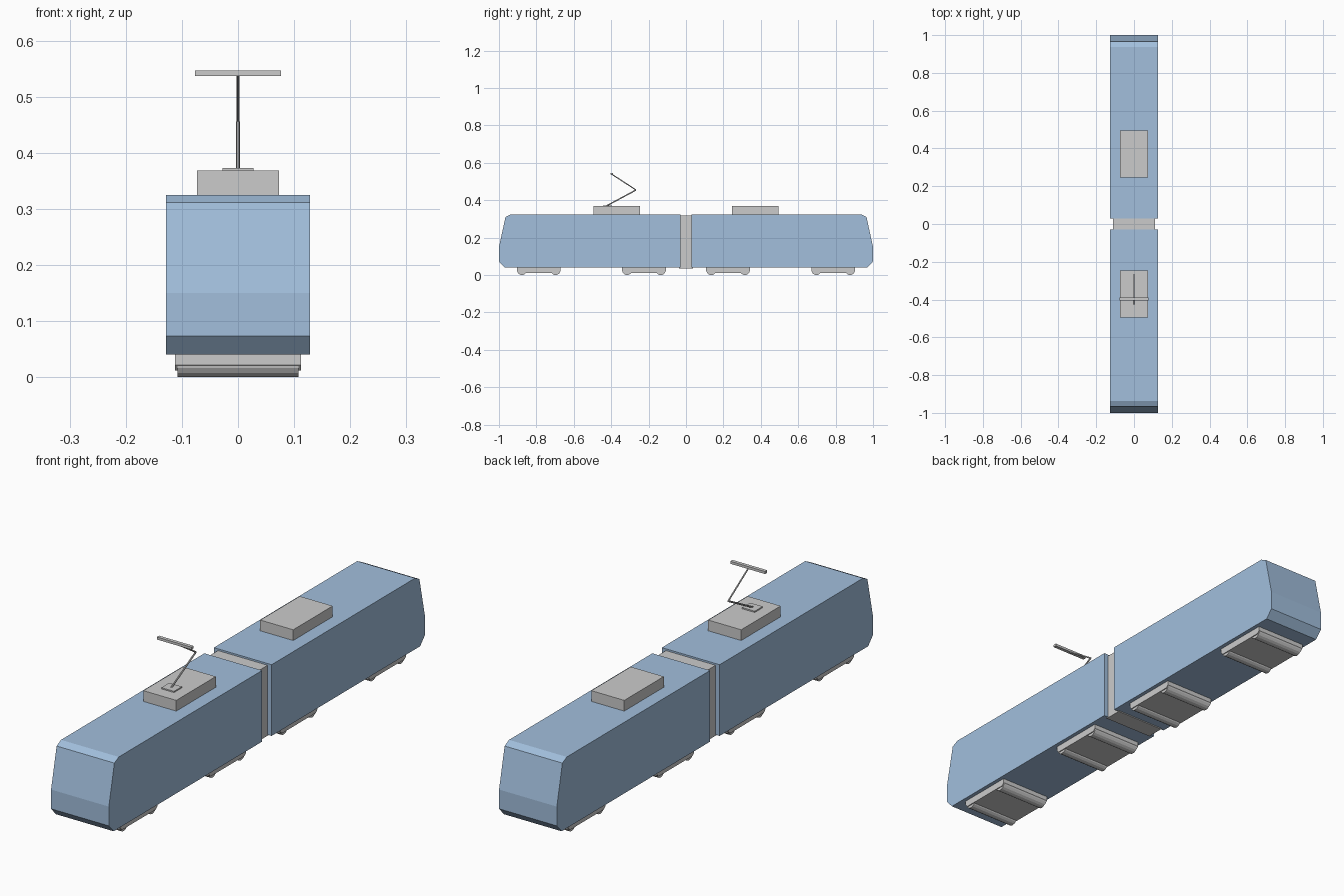
import bpy, bmesh, math
from mathutils import Vector

if "Cube" in bpy.data.objects:
    bpy.data.objects.remove(bpy.data.objects["Cube"])

blue = bpy.data.materials.new("body_blue")
blue.diffuse_color = (0.36, 0.52, 0.72, 1)
blue.use_nodes = True
blue.node_tree.nodes["Principled BSDF"].inputs["Base Color"].default_value = blue.diffuse_color


def finish(bm, name, mat=None):
    bmesh.ops.recalc_face_normals(bm, faces=bm.faces[:])
    mesh = bpy.data.meshes.new(name)
    bm.to_mesh(mesh)
    bm.free()
    obj = bpy.data.objects.new(name, mesh)
    bpy.context.collection.objects.link(obj)
    if mat:
        mesh.materials.append(mat)
    return obj


def extrude_profile(name, points, half_width, mat=None):
    """Side profile of (y, z) points, extruded across the width."""
    bm = bmesh.new()
    face = bm.faces.new([bm.verts.new((-half_width, y, z)) for y, z in points])
    new = bmesh.ops.extrude_face_region(bm, geom=[face])["geom"]
    bmesh.ops.translate(bm, vec=(2 * half_width, 0, 0),
                        verts=[v for v in new if isinstance(v, bmesh.types.BMVert)])
    return finish(bm, name, mat)


def box(name, half_width, y0, y1, z0, z1):
    return extrude_profile(name, [(y0, z0), (y1, z0), (y1, z1), (y0, z1)], half_width)


def rod(name, a, b, radius, sides):
    a, b = Vector(a), Vector(b)
    bm = bmesh.new()
    bmesh.ops.create_cone(bm, cap_ends=True, segments=sides, radius1=radius,
                          radius2=radius, depth=(b - a).length)
    obj = finish(bm, name)
    obj.rotation_euler = (b - a).to_track_quat("Z", "Y").to_euler()
    obj.location = (a + b) / 2
    return obj


body = [(-0.97, 0.04), (-1, 0.073), (-1, 0.15), (-0.965, 0.311),
        (-0.937, 0.325), (-0.03, 0.325), (-0.03, 0.04)]
frame = [(-0.117, 0.042), (-0.117, 0.022), (-0.107, 0.012),
         (0.107, 0.012), (0.117, 0.022), (0.117, 0.042)]

for side, end in ((1, "front"), (-1, "rear")):
    # Car body and roof equipment box
    extrude_profile(end + "_car_body", [(side * y, z) for y, z in body], 0.128, blue)
    y0, y1 = sorted((side * -0.495, side * -0.245))
    box(end + "_roof_box", 0.073, y0, y1, 0.32, 0.368)
    # Bogies with their wheelsets
    for pos, where in ((-0.787, "outer"), (-0.225, "inner")):
        c = side * pos
        label = end + "_" + where
        extrude_profile(label + "_bogie_frame", [(c + y, z) for y, z in frame], 0.112)
        for i, dy in enumerate((-0.09, 0.09)):
            rod(f"{label}_wheelset_{i + 1}", (-0.108, c + dy, 0.026),
                (0.108, c + dy, 0.026), 0.026, 16)

# Joint between the cars
box("joint_bellows", 0.11, -0.032, 0.032, 0.04, 0.318)
box("joint_floor_plate", 0.11, -0.037, 0.037, 0.036, 0.042)

# Pantograph
box("pantograph_base", 0.028, -0.445, -0.395, 0.366, 0.373)
rod("pantograph_lower_arm", (0, -0.425, 0.37), (0, -0.267, 0.455), 0.0035, 8)
rod("pantograph_upper_arm", (0, -0.267, 0.455), (0, -0.398, 0.54), 0.003, 8)
box("pantograph_head", 0.077, -0.404, -0.39, 0.537, 0.547)
